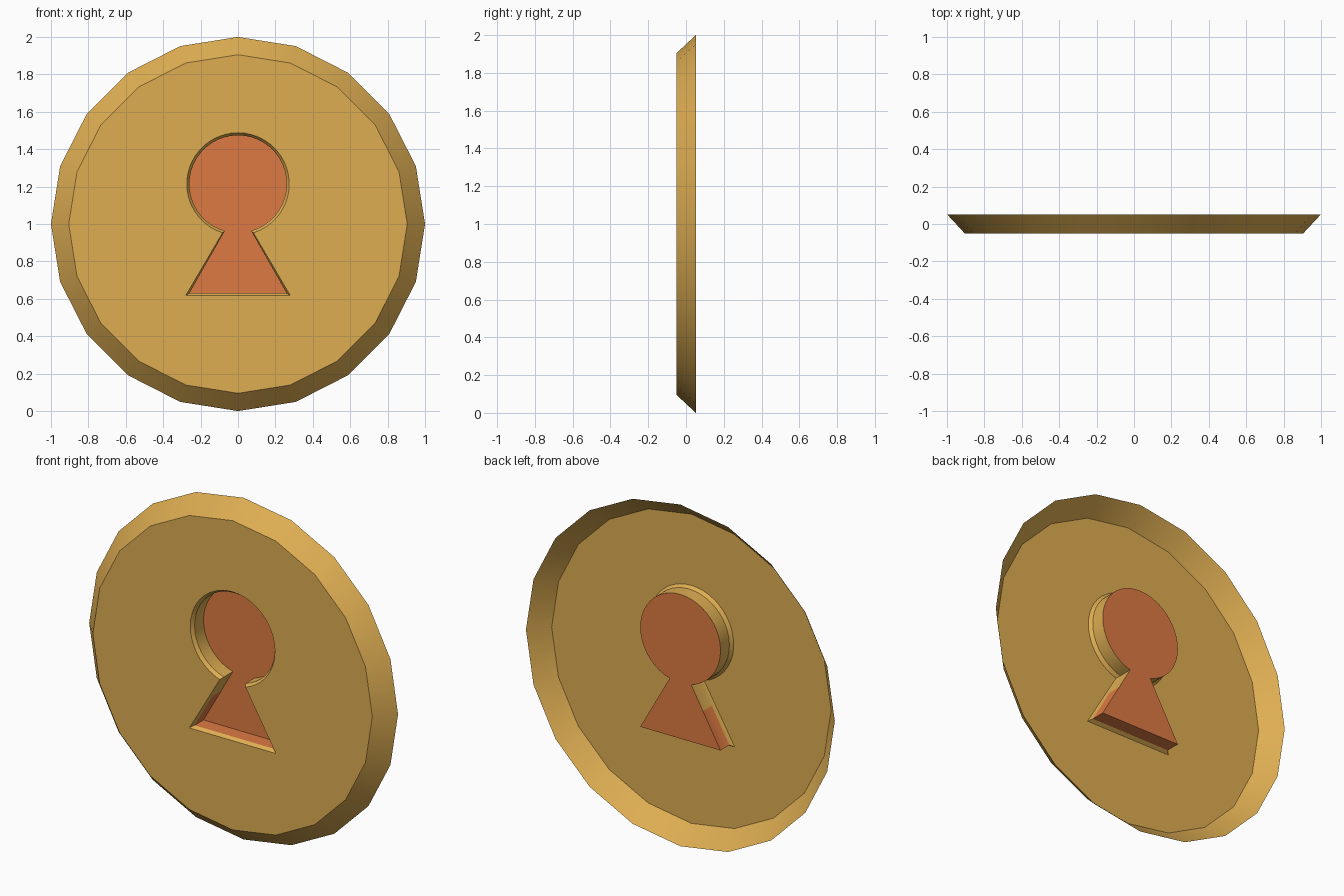
import bpy, bmesh, math

if "Cube" in bpy.data.objects:
    bpy.data.objects.remove(bpy.data.objects["Cube"])

def material(name, rgb):
    m = bpy.data.materials.new(name)
    m.diffuse_color = (*rgb, 1.0)
    m.use_nodes = True
    m.node_tree.nodes["Principled BSDF"].inputs["Base Color"].default_value = m.diffuse_color
    return m

brass = material("brass", (0.73, 0.42, 0.085))
orange = material("burnt orange", (0.73, 0.195, 0.055))
FRONT, LIP, BACK = -0.05, -0.03, 0.052

def polygon(radius, sides=20):
    """Rim outline, counter-clockwise from the front, vertex on top."""
    return [(radius * math.sin(-2 * math.pi * i / sides),
             1 + radius * math.cos(2 * math.pi * i / sides)) for i in range(sides)]

def keyhole(radius, neck, foot, base, arc=40):
    """Keyhole outline, counter-clockwise from the front."""
    cz = 1.214
    gap = math.asin(neck / radius)
    pts = []
    for i in range(arc + 1):
        a = -math.pi / 2 + gap + (2 * math.pi - 2 * gap) * i / arc
        pts.append((radius * math.cos(a), cz + radius * math.sin(a)))
    x, z = pts[-1]
    t = 0.4                                   # split of the slanted sides
    mx, mz = x + (-foot - x) * t, z + (base - z) * t
    return pts + [(mx, mz), (-foot, base), (foot, base), (-mx, mz)]

def ring(bm, outline, y):
    return [bm.verts.new((x, y, z)) for x, z in outline]

def loop_edges(bm, vs):
    return [bm.edges.get((a, b)) or bm.edges.new((a, b))
            for a, b in zip(vs, vs[1:] + vs[:1])]

def bridge(bm, a, b):
    n = len(a)
    return [bm.faces.new((a[i], a[(i + 1) % n], b[(i + 1) % n], b[i])) for i in range(n)]

def finish(bm, name, mats):
    me = bpy.data.meshes.new(name)
    bm.to_mesh(me)
    bm.free()
    for m in mats:
        me.materials.append(m)
    ob = bpy.data.objects.new(name, me)
    bpy.context.collection.objects.link(ob)
    bpy.ops.object.select_all(action='DESELECT')
    ob.select_set(True)
    bpy.context.view_layer.objects.active = ob
    bpy.ops.object.shade_smooth_by_angle(angle=math.radians(30))
    return ob

outer = keyhole(0.274, 0.083, 0.28, 0.617)
inner = keyhole(0.260, 0.070, 0.26, 0.630)

# Cover plate: sloping rim and pierced front, open at the back
bm = bmesh.new()
back = ring(bm, polygon(1.0), BACK)
front = ring(bm, polygon(0.905), FRONT)
hole = ring(bm, outer, FRONT)
bridge(bm, back, front)
bmesh.ops.triangle_fill(bm, use_beauty=True, normal=(0, -1, 0),
                        edges=loop_edges(bm, front) + loop_edges(bm, hole))
bmesh.ops.dissolve_limit(bm, angle_limit=0.01, verts=[], edges=[
    e for e in bm.edges if all(abs(v.co.y - FRONT) < 1e-5 for v in e.verts)
    and len(e.link_faces) == 2 and e.calc_face_angle(9) < 0.01])
finish(bm, "cover_plate", [brass])

# Keyhole recess: bevelled lip, straight walls, orange floor and foot
bm = bmesh.new()
edge = ring(bm, outer, FRONT)
lip = ring(bm, inner, LIP)
deep = ring(bm, inner, BACK)
bridge(bm, edge, lip)
for f in bridge(bm, lip, deep):
    if f.calc_center_median().z < 0.8:
        f.material_index = 1
bm.faces.new(deep).material_index = 1
finish(bm, "keyhole_recess", [brass, orange])
